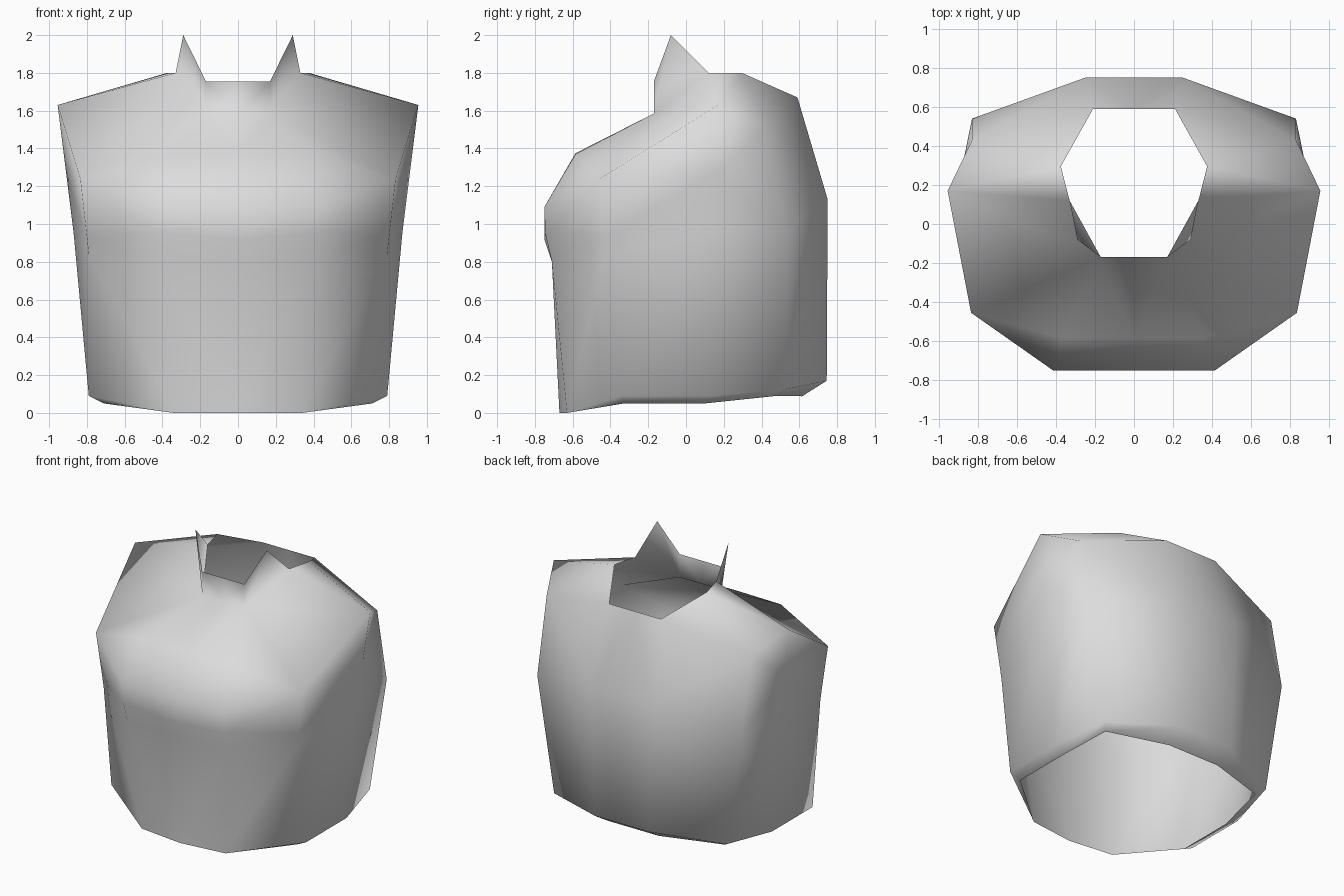
import bpy, bmesh, math

# Remove the default cube only
cube = bpy.data.objects.get("Cube")
if cube:
    bpy.data.objects.remove(cube, do_unlink=True)


def make_material(name, colour):
    mat = bpy.data.materials.new(name)
    mat.use_nodes = True
    mat.diffuse_color = colour
    mat.node_tree.nodes["Principled BSDF"].inputs["Base Color"].default_value = colour
    return mat


def bridge(bm, verts, lower, upper):
    """Join two loops point by point; repeated points collapse to triangles."""
    def vert(point):
        if point not in verts:
            verts[point] = bm.verts.new(point)
        return verts[point]

    for i in range(len(lower) - 1):
        corners = [lower[i], lower[i + 1], upper[i + 1], upper[i]]
        unique = list(dict.fromkeys(corners))
        if len(unique) > 2:
            bm.faces.new([vert(point) for point in unique])


# Points shared by several loops, on the +x half
hem_front = [(0, -.67, 0), (.34, -.63, 0)]
side_seam = (.87, .13, .95)
side_chest = (.91, .15, 1.27)
front_armpit = (.835, -.455, 1.24)
shoulder_tip = (.955, .17, 1.63)
shoulder_back = (.83, .43, 1.51)
back_corner = (.83, .54, .96)
back_blade = (.25, .75, 1.13)
back_middle = (0, .75, 1.13)
upper_back = [back_corner, back_blade, back_middle]

neck_front = (0, -.17, 1.585)
neck_corner = (.17, -.17, 1.585)
neck_side = (.33, .12, 1.8)
neck_shoulder = (.375, .295, 1.8)

# Half loops from the front centre to the back centre; the side is one
# point repeated so that the shoulder can fan out to the neckline
hem_lip = hem_front + [(.71, -.33, .05)] + [(.71, .1, .05)] * 3 + [
    (.65, .48, .09), (.21, .615, .088), (0, .615, .088)]
hem = hem_front + [(.79, -.34, .09)] + [(.79, .13, .09)] * 3 + [
    (.7, .53, .125), (.22, .745, .17), (0, .745, .17)]
waist = [(0, -.71, .8), (.4, -.71, .8), (.79, -.43, .84)]
waist += [side_seam] * 3 + upper_back
bust_low = [(0, -.75, .92), (.41, -.745, .95), (.8, -.435, .93)]
bust_low += [side_seam] * 3 + upper_back
bust = [(0, -.75, 1.09), (.415, -.75, 1.09), front_armpit]
bust += [side_chest] * 3 + upper_back
upper_chest = [(0, -.585, 1.375), (.36, -.585, 1.37), front_armpit]
upper_chest += [shoulder_tip] * 3 + [shoulder_back, back_blade, back_middle]
neckline = [neck_front] + [neck_corner] * 3 + [neck_side]
neckline += [neck_shoulder] * 2 + [(.21, .59, 1.67), (0, .59, 1.67)]

bm = bmesh.new()
verts = {}

# Open shell from the turned-in hem to the neckline
loops = [hem_lip, hem, waist, bust_low, bust, upper_chest, neckline]
for lower, upper in zip(loops, loops[1:]):
    bridge(bm, verts, lower, upper)

# Standing collar with a pointed tip on each side
collar_base = [neck_front, neck_corner, neck_side]
collar_top = [(0, -.17, 1.755), (.17, -.17, 1.755), (.29, -.08, 2)]
bridge(bm, verts, collar_base, collar_top)

bm.normal_update()
mesh = bpy.data.meshes.new("sleeveless_top")
bm.to_mesh(mesh)
bm.free()
top = bpy.data.objects.new("sleeveless_top", mesh)
bpy.context.collection.objects.link(top)
mesh.materials.append(make_material("plain grey", (.72, .72, .72, 1)))

# Mirror the half shell to the other side
mirror = top.modifiers.new("mirror_halves", "MIRROR")
mirror.use_axis[0] = True
mirror.use_clip = True
mirror.merge_threshold = 0.001

# Smooth shading, keeping only the strongest folds sharp
bpy.ops.object.select_all(action="DESELECT")
top.select_set(True)
bpy.context.view_layer.objects.active = top
bpy.ops.object.modifier_apply(modifier=mirror.name)
bpy.ops.object.shade_smooth_by_angle(angle=math.radians(75))
